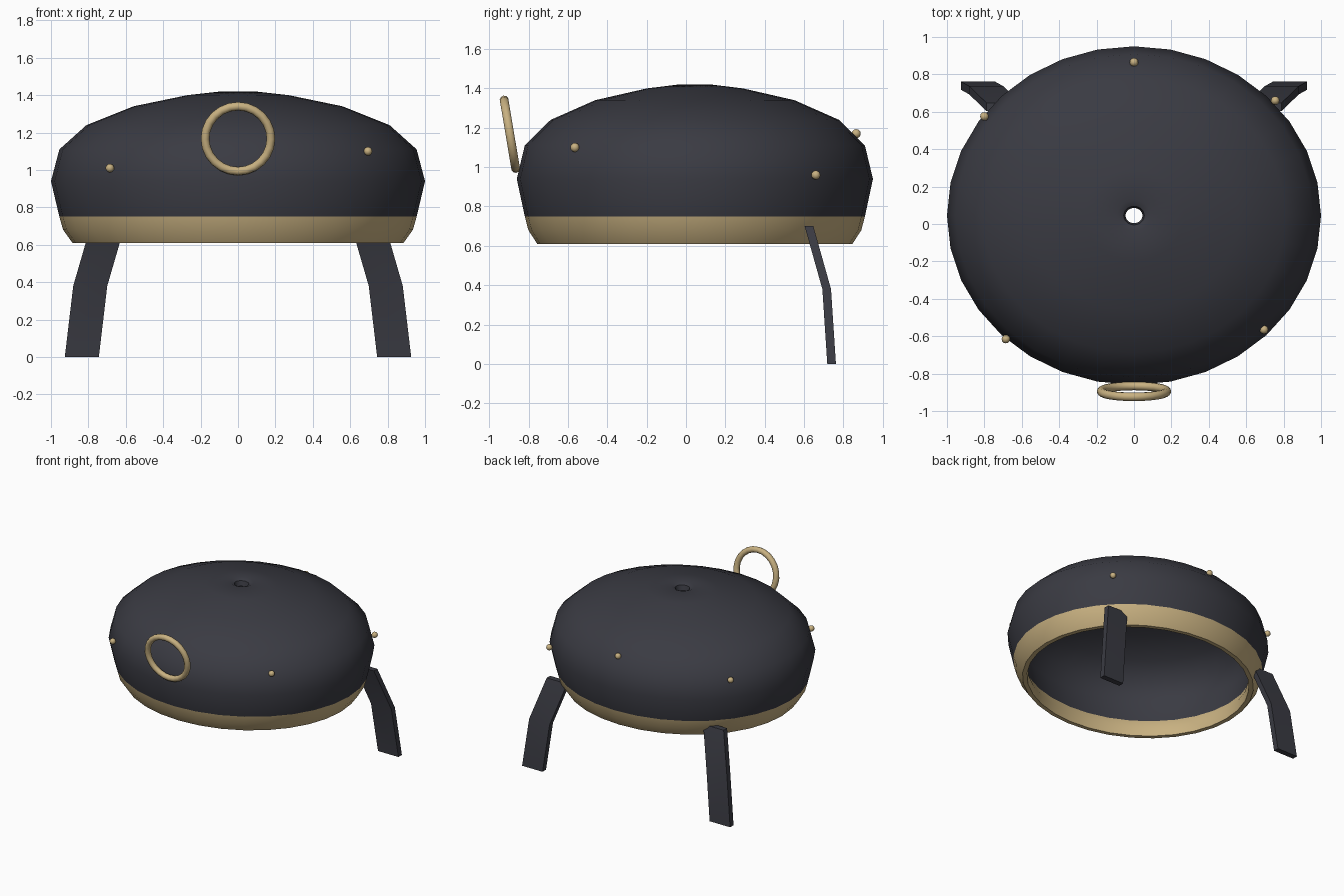
import bpy, bmesh
from math import cos, sin, pi, radians
from mathutils import Matrix, Vector

if "Cube" in bpy.data.objects:
    bpy.data.objects.remove(bpy.data.objects["Cube"])

CENTRE_Y, SCALE_Y, SEGMENTS = 0.045, 0.905, 32


def material(name, colour):
    mat = bpy.data.materials.new(name)
    mat.diffuse_color = (*colour, 1)
    mat.use_nodes = True
    mat.node_tree.nodes["Principled BSDF"].inputs["Base Color"].default_value = mat.diffuse_color
    return mat


dark = material("dark", (0.042, 0.043, 0.055))
gold = material("gold", (0.58, 0.44, 0.22))


def finish(name, bm, mat, angle=40):
    bmesh.ops.recalc_face_normals(bm, faces=bm.faces)
    mesh = bpy.data.meshes.new(name)
    bm.to_mesh(mesh)
    bm.free()
    obj = bpy.data.objects.new(name, mesh)
    bpy.context.collection.objects.link(obj)
    mesh.materials.append(mat)
    bpy.ops.object.select_all(action='DESELECT')
    obj.select_set(True)
    bpy.context.view_layer.objects.active = obj
    bpy.ops.object.shade_smooth_by_angle(angle=radians(angle))
    return obj


def skin(bm, rings, wrap):
    """Join consecutive vertex rings with quads."""
    pairs = list(zip(rings, rings[1:] + rings[:1]))
    for a, b in pairs if wrap else pairs[:-1]:
        for i in range(len(a)):
            j = (i + 1) % len(a)
            bm.faces.new((a[i], a[j], b[j], b[i]))


def oval_lathe(name, profile, mat):
    bm = bmesh.new()
    rings = []
    for r, z in profile:
        angles = [2 * pi * i / SEGMENTS for i in range(SEGMENTS)]
        rings.append([bm.verts.new((r * cos(a), CENTRE_Y + r * SCALE_Y * sin(a), z))
                      for a in angles])
    skin(bm, rings, True)
    return finish(name, bm, mat)


# Hollow dome with a small dimpled hole in the top
oval_lathe("dome_shell", [
    (0.955, 0.75), (1.0, 0.94), (0.955, 1.11), (0.81, 1.24), (0.56, 1.34),
    (0.27, 1.40), (0.09, 1.42), (0.055, 1.405), (0.045, 1.365),
    (0.26, 1.345), (0.53, 1.285), (0.76, 1.195), (0.88, 1.08), (0.92, 0.94), (0.875, 0.75)], dark)

# Pale band around the open bottom
oval_lathe("bottom_rim", [
    (0.955, 0.75), (0.935, 0.68), (0.885, 0.61), (0.85, 0.61), (0.845, 0.68), (0.875, 0.75)], gold)

# Two bent flat legs at the back
bm = bmesh.new()
rings = []
for x, y, z in [(0.697, 0.625, 0.70), (0.79, 0.715, 0.38), (0.835, 0.74, 0.0)]:
    rings.append([bm.verts.new((x + dx * 0.091, y + dy * 0.022, z))
                  for dx, dy in ((-1, -1), (1, -1), (1, 1), (-1, 1))])
skin(bm, rings, False)
bm.faces.new(rings[0])
bm.faces.new(rings[-1])
legs = finish("back_legs", bm, dark)
legs.modifiers.new("mirror", 'MIRROR').use_axis[0] = True

# Leaning ring on the front
bm = bmesh.new()
tilt = Matrix.Translation((0, -0.895, 1.167)) @ Matrix.Rotation(radians(99.5), 4, 'X')
rings = []
for i in range(24):
    a = 2 * pi * i / 24
    ring = []
    for j in range(10):
        b = 2 * pi * j / 10
        r = 0.176 + 0.023 * cos(b)
        ring.append(bm.verts.new(tilt @ Vector((r * cos(a), r * sin(a), 0.023 * sin(b)))))
    rings.append(ring)
skin(bm, rings, True)
finish("front_ring", bm, gold, 60)

# Small studs scattered around the shell
bm = bmesh.new()
for spot in [(-0.685, -0.615, 1.01), (0.695, -0.565, 1.10), (0.755, 0.66, 0.96),
             (0, 0.865, 1.17), (-0.80, 0.575, 1.08)]:
    bmesh.ops.create_uvsphere(bm, u_segments=12, v_segments=8, radius=0.023,
                              matrix=Matrix.Translation(spot))
finish("studs", bm, gold, 60)
